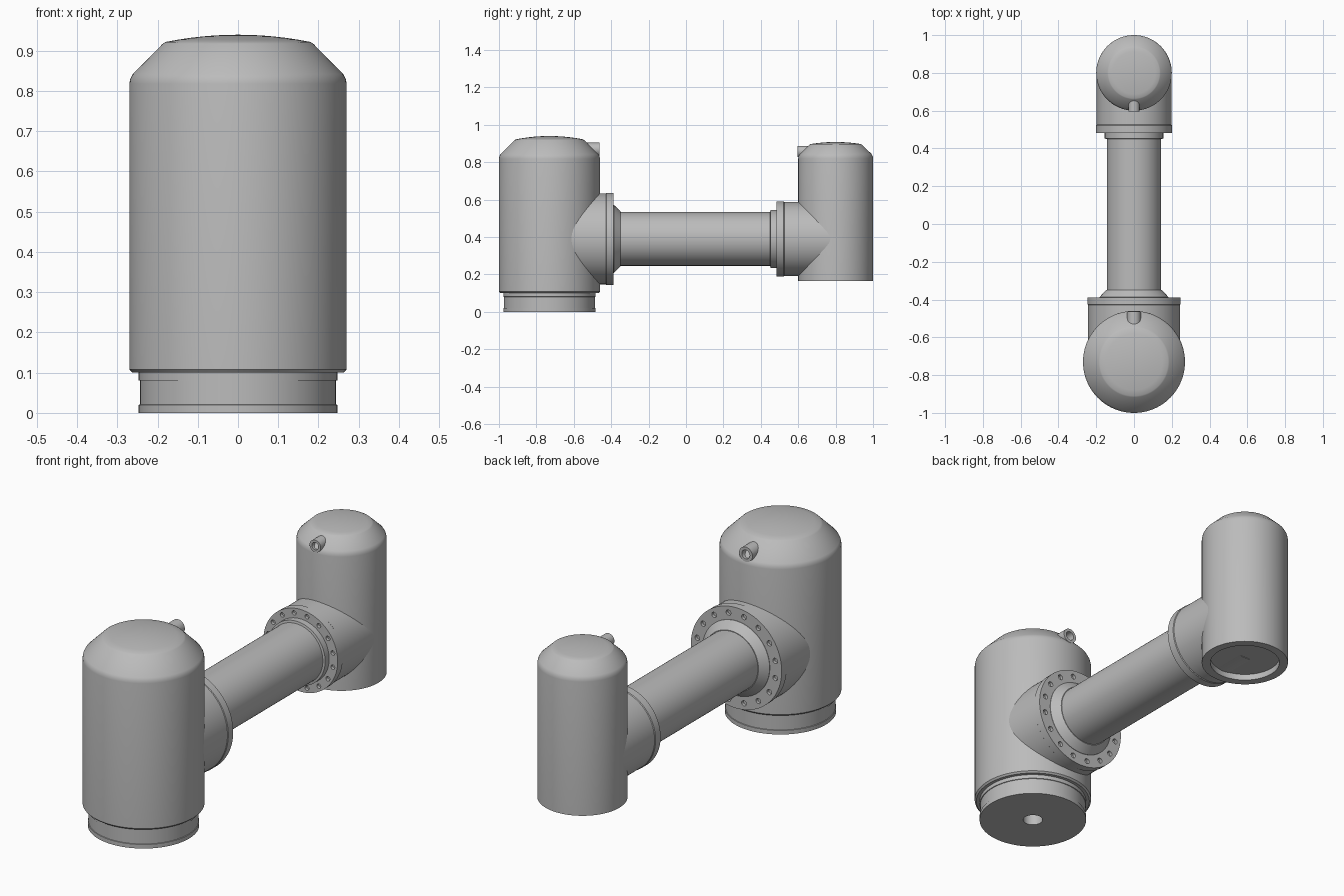
import bpy, bmesh, math
from mathutils import Matrix, Vector

cube = bpy.data.objects.get("Cube")
if cube:
    bpy.data.objects.remove(cube, do_unlink=True)

ARM_Z = 0.39
SHOULDER_Y, ELBOW_Y = -0.73, 0.8

grey = bpy.data.materials.new("plain grey")
grey.use_nodes = True
colour = (0.5, 0.5, 0.5, 1)
grey.diffuse_color = colour
grey.node_tree.nodes["Principled BSDF"].inputs["Base Color"].default_value = colour


def lathe(name, profile, centre, along_y=False, segments=96):
    """Spin (radius, height) points about z, or lay the result along y."""
    bm = bmesh.new()
    verts = [bm.verts.new((r, 0, h)) for r, h in profile]
    edges = [bm.edges.new(pair) for pair in zip(verts, verts[1:])]
    bmesh.ops.spin(bm, geom=verts + edges, cent=(0, 0, 0), axis=(0, 0, 1),
                   angle=math.tau, steps=segments)
    bmesh.ops.remove_doubles(bm, verts=bm.verts, dist=1e-5)
    bmesh.ops.recalc_face_normals(bm, faces=bm.faces)
    turn = Matrix.Rotation(-math.pi / 2, 4, "X") if along_y else Matrix()
    bm.transform(Matrix.Translation(centre) @ turn)
    mesh = bpy.data.meshes.new(name)
    bm.to_mesh(mesh)
    bm.free()
    mesh.materials.append(grey)
    obj = bpy.data.objects.new(name, mesh)
    bpy.context.collection.objects.link(obj)
    return obj


def activate(obj):
    bpy.ops.object.select_all(action="DESELECT")
    obj.select_set(True)
    bpy.context.view_layer.objects.active = obj


def smooth(obj):
    activate(obj)
    bpy.ops.object.shade_smooth_by_angle(angle=math.radians(28))


def cap(radius, shoulder, rim_radius, rim, top):
    """Softened shoulder, conical chamfer and shallow domed lid."""
    dr, dz = rim_radius - radius, rim - shoulder
    points = [(radius, shoulder - 0.012), (radius - 0.002, shoulder),
              (radius - 0.008, shoulder + 0.012),
              (radius + dr * 0.92, shoulder + dz * 0.95),
              (rim_radius, rim)]
    for i in range(1, 7):
        t = 1 - i / 6
        points.append((rim_radius * t, top - (top - rim) * t * t))
    return points


def drill_bolt_holes(flange, face_y, ring_radius, hole_radius, count=16):
    """Sink a ring of blind holes into a flange face."""
    bm = bmesh.new()
    for i in range(count):
        a = math.tau * (i + 0.5) / count
        place = Vector((ring_radius * math.cos(a), face_y,
                        ARM_Z + ring_radius * math.sin(a)))
        bmesh.ops.create_cone(
            bm, cap_ends=True, segments=16, radius1=hole_radius,
            radius2=hole_radius, depth=0.03,
            matrix=Matrix.Translation(place) @ Matrix.Rotation(math.pi / 2, 4, "X"))
    mesh = bpy.data.meshes.new("bolt_hole_cutter")
    bm.to_mesh(mesh)
    bm.free()
    cutter = bpy.data.objects.new("bolt_hole_cutter", mesh)
    cutter.hide_render = True
    bpy.context.collection.objects.link(cutter)
    activate(flange)
    mod = flange.modifiers.new("bolt holes", "BOOLEAN")
    mod.operation, mod.solver, mod.object = "DIFFERENCE", "EXACT", cutter
    bpy.ops.object.modifier_apply(modifier=mod.name)
    bpy.data.objects.remove(cutter, do_unlink=True)


def cable_nozzle(name, y, z, radius, length):
    """Open tube lying along y."""
    bore = radius * 0.6
    return lathe(name, [(0, 0), (radius, 0), (radius, length), (bore, length),
                        (bore, length * 0.35), (0, length * 0.35)],
                 (0, y, z), True, 32)


parts = []

# Shoulder housing with its domed lid
parts.append(lathe("shoulder_housing",
                   [(0, 0.1), (0.262, 0.1), (0.27, 0.108)]
                   + cap(0.27, 0.83, 0.18, 0.922, 0.94), (0, SHOULDER_Y, 0)))

# Mounting base with a shallow waist and a central bore underneath
parts.append(lathe("mounting_base",
                   [(0, 0.09), (0.045, 0.09), (0.045, 0), (0.247, 0),
                    (0.247, 0.02), (0.244, 0.021), (0.244, 0.08),
                    (0.247, 0.081), (0.247, 0.102), (0, 0.102)],
                   (0, SHOULDER_Y, 0)))

# Elbow housing with its domed lid and recessed underside
parts.append(lathe("elbow_housing",
                   [(0, 0.195), (0.16, 0.195), (0.16, 0.165), (0.2, 0.165)]
                   + cap(0.2, 0.832, 0.135, 0.897, 0.908), (0, ELBOW_Y, 0)))

# Side joints between housings and arm
parts.append(lathe("shoulder_joint", [(0, -0.73), (0.243, -0.73), (0.243, -0.428), (0, -0.428)],
                   (0, 0, ARM_Z), True))
parts.append(lathe("elbow_joint", [(0, 0.8), (0.198, 0.8), (0.198, 0.524), (0, 0.524)],
                   (0, 0, ARM_Z), True))

# Bolted flanges
shoulder_flange = lathe("shoulder_flange",
                        [(0, -0.432), (0.24, -0.432), (0.246, -0.426),
                         (0.246, -0.388), (0, -0.388)], (0, 0, ARM_Z), True)
drill_bolt_holes(shoulder_flange, -0.388, 0.215, 0.013)
elbow_flange = lathe("elbow_flange",
                     [(0, 0.528), (0.196, 0.528), (0.201, 0.522),
                      (0.201, 0.483), (0, 0.483)], (0, 0, ARM_Z), True)
drill_bolt_holes(elbow_flange, 0.483, 0.178, 0.011)
parts += [shoulder_flange, elbow_flange]

# Arm tube with a tapered foot and a collar at the far end
parts.append(lathe("arm_tube",
                   [(0, -0.4), (0.182, -0.4), (0.182, -0.386), (0.147, -0.35),
                    (0.144, -0.35), (0.144, 0.45), (0.155, 0.452),
                    (0.155, 0.49), (0, 0.49)], (0, 0, ARM_Z), True))

# Cable nozzles facing each other across the arm
parts.append(cable_nozzle("shoulder_cable_nozzle", -0.6, 0.868, 0.036, 0.138))
parts.append(cable_nozzle("elbow_cable_nozzle", 0.72, 0.857, 0.03, -0.124))

for part in parts:
    smooth(part)
